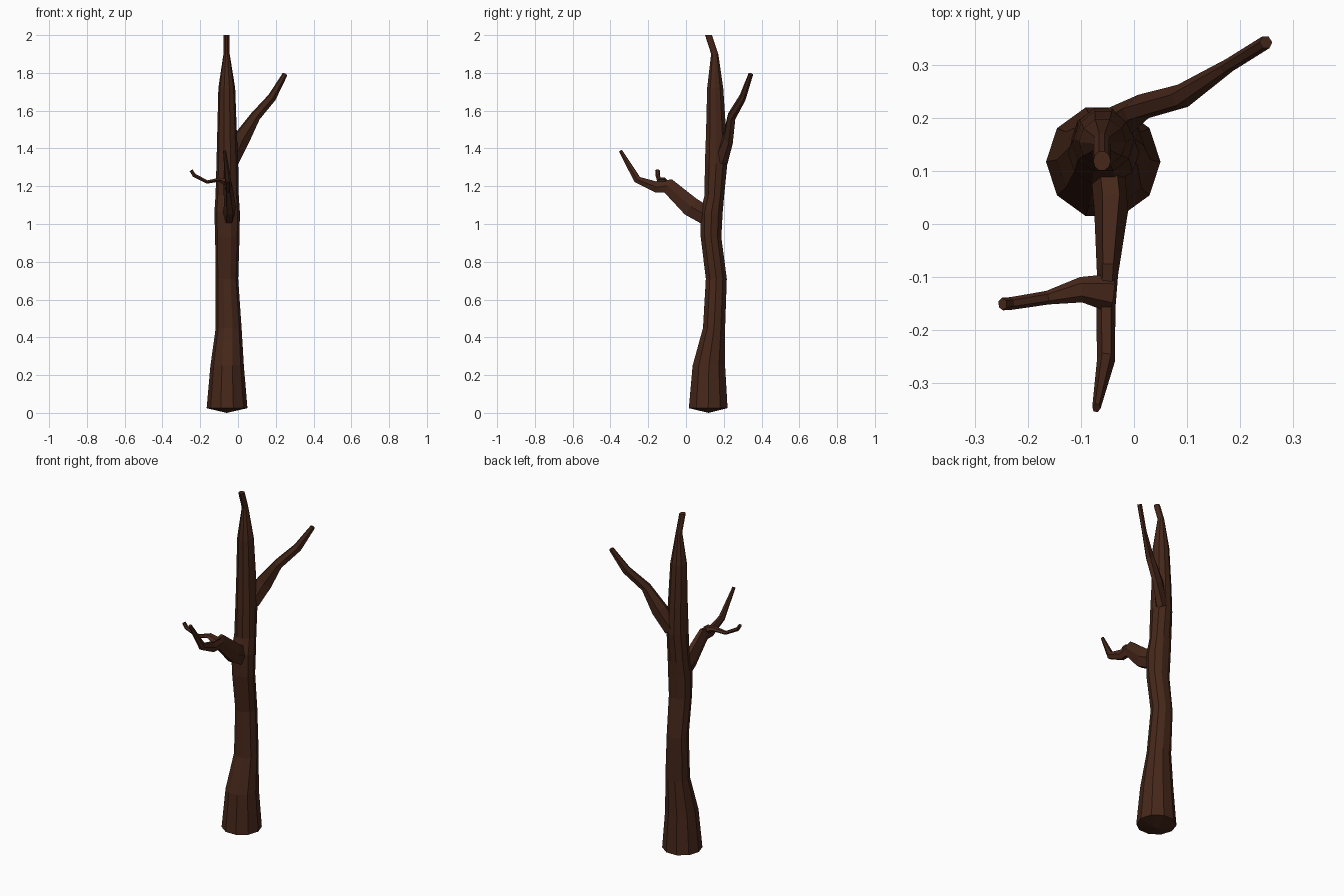
import bpy, bmesh, math
from mathutils import Vector

bark = bpy.data.materials.new("bark")
bark.diffuse_color = (0.06, 0.02, 0.01, 1)


def loft(name, rings, cap_start=None):
    """Skin flat-faced rings of points; optional low centre point for the start cap."""
    bm = bmesh.new()
    loops = [[bm.verts.new(p) for p in ring] for ring in rings]
    n = len(loops[0])
    for a, b in zip(loops, loops[1:]):
        for i in range(n):
            j = (i + 1) % n
            bm.faces.new((a[i], a[j], b[j], b[i]))
    bm.faces.new(loops[-1])
    if cap_start:
        c = bm.verts.new(cap_start)
        for i in range(n):
            bm.faces.new((loops[0][(i + 1) % n], loops[0][i], c))
    else:
        bm.faces.new(loops[0][::-1])
    bmesh.ops.recalc_face_normals(bm, faces=bm.faces)
    me = bpy.data.meshes.new(name)
    bm.to_mesh(me)
    bm.free()
    me.materials.append(bark)
    ob = bpy.data.objects.new(name, me)
    bpy.context.collection.objects.link(ob)
    return ob


def branch(name, path, sides=6):
    """Path entries: x, y, z, half width (sideways), half height."""
    pts = [Vector(p[:3]) for p in path]
    rings = []
    for k, p in enumerate(path):
        t = (pts[min(k + 1, len(pts) - 1)] - pts[max(k - 1, 0)]).normalized()
        side = t.cross(Vector((0, 0, 1))).normalized()
        up = side.cross(t)
        rings.append([pts[k] + side * p[3] * math.cos(a) + up * p[4] * math.sin(a)
                      for a in (2 * math.pi * (i + 0.5) / sides + math.pi / sides
                                for i in range(sides))])
    return loft(name, rings)


# Trunk: ten-sided, each level is z, x min, x max, y min, y max
levels = [
    (0.025, -0.166, 0.050, 0.015, 0.220),
    (0.25, -0.146, 0.031, 0.035, 0.207),
    (0.45, -0.118, 0.019, 0.090, 0.207),
    (0.71, -0.118, 0.001, 0.105, 0.216),
    (0.93, -0.121, 0.008, 0.078, 0.187),
    (1.06, -0.125, 0.010, 0.075, 0.194),
    (1.15, -0.119, 0.004, 0.098, 0.202),
    (1.32, -0.114, 0.001, 0.100, 0.219),
    (1.48, -0.110, -0.006, 0.106, 0.213),
    (1.72, -0.104, -0.015, 0.112, 0.197),
    (1.90, -0.077, -0.044, 0.133, 0.171),
    (2.00, -0.077, -0.044, 0.101, 0.137),
]
trunk_rings = []
for z, x0, x1, y0, y1 in levels:
    ry = (y1 - y0) / 2 / math.sin(math.radians(72))
    trunk_rings.append([((x0 + x1) / 2 + (x1 - x0) / 2 * math.cos(a),
                         (y0 + y1) / 2 + ry * math.sin(a), z)
                        for a in (math.radians(36 * i) for i in range(10))])
loft("trunk", trunk_rings, cap_start=(-0.06, 0.12, 0))

# Upper branch, reaching back and right
branch("upper_branch", [
    (-0.040, 0.185, 1.34, 0.035, 0.050),
    (0.018, 0.222, 1.45, 0.024, 0.050),
    (0.092, 0.242, 1.57, 0.023, 0.029),
    (0.180, 0.300, 1.67, 0.013, 0.026),
    (0.249, 0.343, 1.793, 0.013, 0.014)])

# Lower branch, reaching forward
branch("lower_branch", [
    (-0.052, 0.130, 1.03, 0.032, 0.055),
    (-0.043, 0.025, 1.092, 0.032, 0.060),
    (-0.050, -0.095, 1.202, 0.020, 0.046),
    (-0.053, -0.158, 1.196, 0.018, 0.033),
    (-0.053, -0.258, 1.235, 0.017, 0.022),
    (-0.071, -0.347, 1.388, 0.008, 0.010)])

# Side twig growing left from the lower branch
branch("side_twig", [
    (-0.045, -0.130, 1.215, 0.036, 0.024),
    (-0.100, -0.124, 1.235, 0.024, 0.012),
    (-0.163, -0.139, 1.222, 0.013, 0.010),
    (-0.232, -0.150, 1.258, 0.012, 0.011),
    (-0.248, -0.151, 1.284, 0.012, 0.010)])
